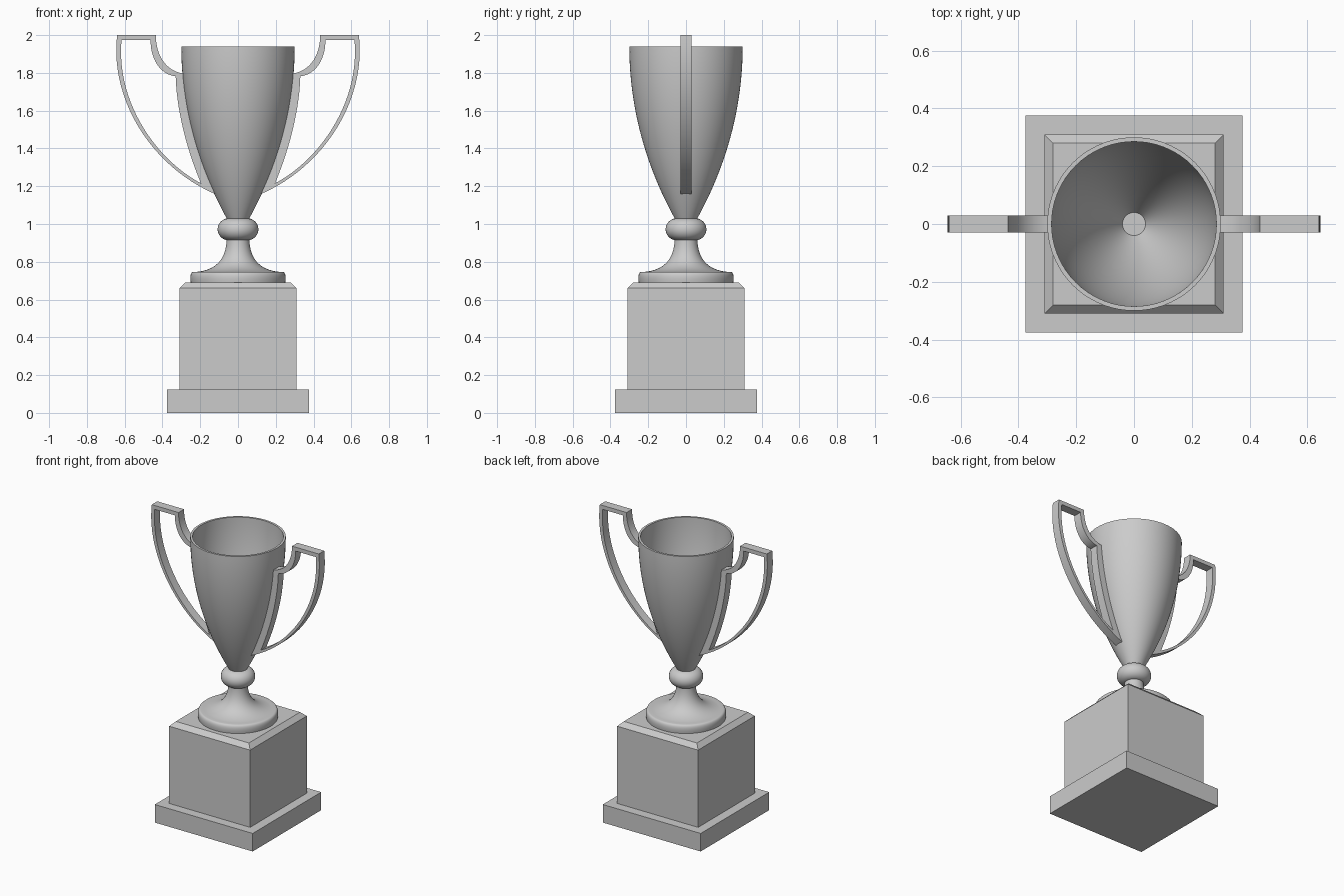
import bpy, bmesh, math
from mathutils import Vector
from mathutils.geometry import interpolate_bezier

if "Cube" in bpy.data.objects:
    bpy.data.objects.remove(bpy.data.objects["Cube"])


def bez(a, b, c, d, n=16):
    return [(p.x, p.y) for p in interpolate_bezier(*[Vector((*q, 0)) for q in (a, b, c, d)], n)]


def finish(name, bm, smooth):
    bmesh.ops.recalc_face_normals(bm, faces=bm.faces)
    me = bpy.data.meshes.new(name)
    bm.to_mesh(me)
    bm.free()
    ob = bpy.data.objects.new(name, me)
    bpy.context.collection.objects.link(ob)
    if smooth:
        bpy.ops.object.select_all(action='DESELECT')
        ob.select_set(True)
        bpy.context.view_layer.objects.active = ob
        bpy.ops.object.shade_smooth_by_angle(angle=math.radians(35))
    return ob


def lathe(name, profile, sides=72):
    """Revolve (radius, z) points; 4 sides gives a square block of that half width."""
    square = sides == 4
    k, off = (math.sqrt(2), math.pi / 4) if square else (1, 0)
    bm = bmesh.new()
    rings = []
    for r, z in profile:
        rings.append([bm.verts.new((k * r * math.cos(off + math.tau * i / sides),
                                    k * r * math.sin(off + math.tau * i / sides), z))
                      for i in range(sides)])
    for a, b in zip(rings, rings[1:]):
        for i in range(sides):
            j = (i + 1) % sides
            bm.faces.new((a[i], a[j], b[j], b[i]))
    bm.faces.new(rings[0])
    bm.faces.new(rings[-1])
    return finish(name, bm, not square)


# Square pedestal
lathe("plinth", [(.375, 0), (.375, .125)], 4)
lathe("pedestal_block", [(.31, .125), (.31, .66), (.28, .69)], 4)

# Turned foot: rounded disc flaring up into the stem
rim = bez((.25, .69), (.255, .72), (.252, .747), (.235, .747), 8)
flare = bez((.215, .747), (.10, .76), (.06, .83), (.06, .93), 18)
lathe("foot_and_stem", rim + flare)

# Knob under the cup
lathe("knob", [(.05 + .058 * math.cos(a), .972 + .058 * math.sin(a))
               for a in [math.pi * (i / 16 - .5) for i in range(17)]])

# Hollow cup
CUP = ((.06, 1.03), (.215, 1.31), (.30, 1.62), (.30, 1.94))
outer = bez(*CUP, 33)
inner = bez((.285, 1.94), (.285, 1.62), (.195, 1.31), (.04, 1.05), 33)
lathe("cup", outer + inner)

# Handles: closed band between an outer and an inner outline
cup_side = [(x - .005, z) for x, z in bez(*CUP, 101)[85:14:-5]]
out_parts = [
    [(.64, 2), (.435, 2)],
    bez((.435, 2), (.435, 1.89), (.38, 1.81), cup_side[0]),
    cup_side,
    bez(cup_side[-1], (.45, 1.30), (.68, 1.65), (.64, 2), 24)]
in_parts = [
    [(.617, 1.973), (.463, 1.973)],
    bez((.463, 1.973), (.463, 1.87), (.41, 1.79), (.33, 1.782)),
    bez((.33, 1.782), (.325, 1.60), (.27, 1.39), (.196, 1.215), len(cup_side)),
    bez((.196, 1.215), (.44, 1.345), (.645, 1.65), (.617, 1.973), 24)]


def handle(name, side, half=.03):
    bm = bmesh.new()
    loops = []
    for parts, y in ((out_parts, -half), (out_parts, half), (in_parts, half), (in_parts, -half)):
        pts = [p for part in parts for p in part[:-1]]
        loops.append([bm.verts.new((side * x, y, z)) for x, z in pts])
    n = len(loops[0])
    for k in range(4):
        a, b = loops[k], loops[(k + 1) % 4]
        for i in range(n):
            j = (i + 1) % n
            bm.faces.new((a[i], a[j], b[j], b[i]))
    finish(name, bm, True)


handle("handle_right", 1)
handle("handle_left", -1)
